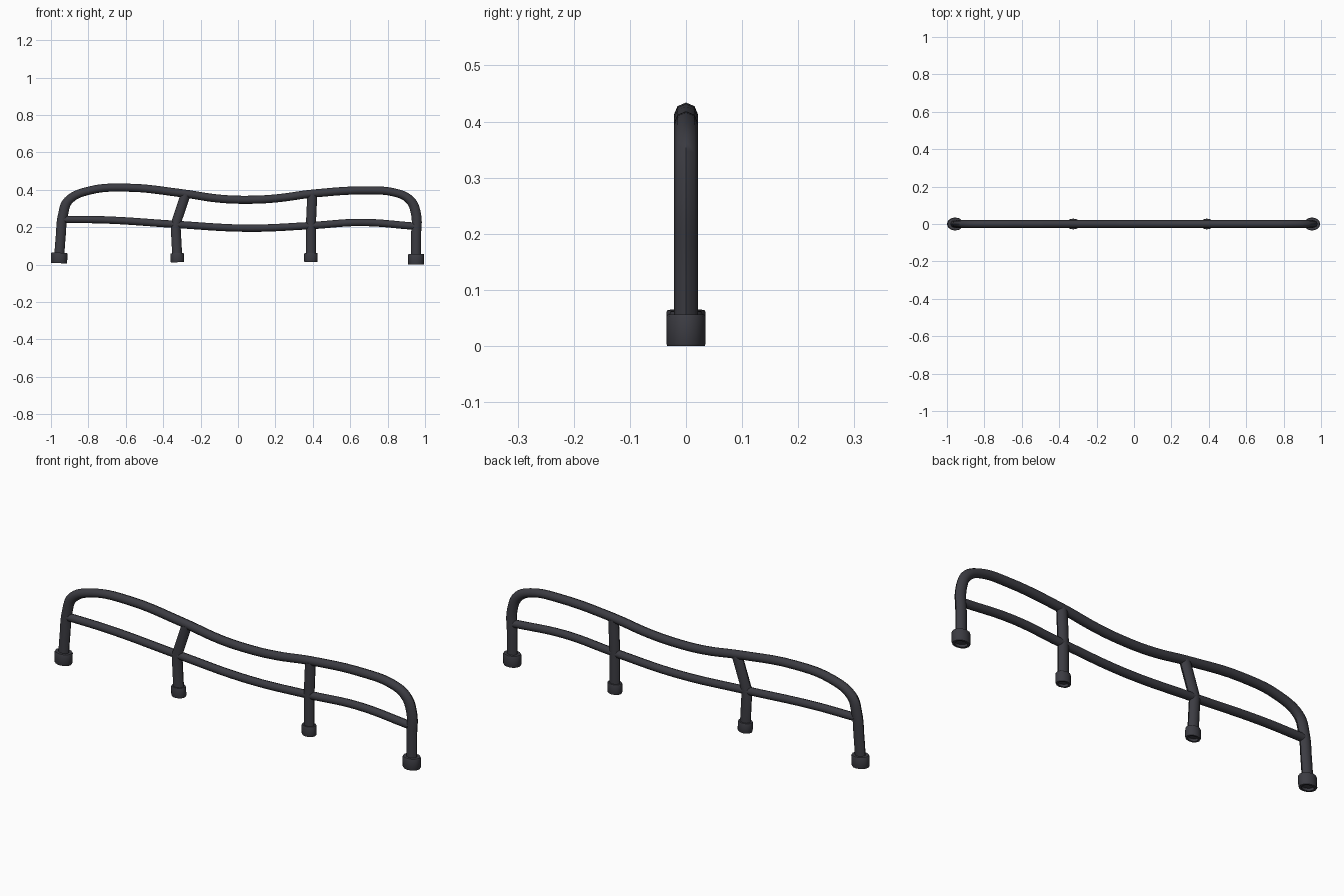
import bpy, math
from mathutils import Vector, Matrix

if "Cube" in bpy.data.objects:
    bpy.data.objects.remove(bpy.data.objects["Cube"])

STRETCH = 1.24  # the sections are slightly wider along x


def finish(ob):
    bpy.ops.object.select_all(action='DESELECT')
    ob.select_set(True)
    bpy.context.view_layer.objects.active = ob
    bpy.ops.object.transform_apply(location=True, rotation=True, scale=True)
    bpy.ops.object.shade_smooth_by_angle(angle=math.radians(50))
    ob.data.materials.append(mat)


def tube(name, pts, radius, smooth=True):
    cu = bpy.data.curves.new(name, 'CURVE')
    cu.dimensions = '3D'
    cu.bevel_depth = radius
    cu.bevel_resolution = 2
    cu.use_fill_caps = True
    cu.resolution_u = 5 if smooth else 1
    sp = cu.splines.new('BEZIER')
    sp.bezier_points.add(len(pts) - 1)
    for bp, (x, z) in zip(sp.bezier_points, pts):
        bp.co = (x / STRETCH, 0, z)
        bp.handle_left_type = bp.handle_right_type = 'AUTO' if smooth else 'VECTOR'
    ob = bpy.data.objects.new(name, cu)
    bpy.context.collection.objects.link(ob)
    bpy.ops.object.select_all(action='DESELECT')
    ob.select_set(True)
    bpy.context.view_layer.objects.active = ob
    bpy.ops.object.convert(target='MESH')
    ob = bpy.context.object
    ob.name = name
    ob.scale.x = STRETCH
    finish(ob)


def foot(name, x, z0, z1, r, tilt=0.0):
    # collar with a recessed underside, revolved from a short profile
    n = 12
    prof = [(r * .68, z0 + .012), (r * .68, z0), (r * .95, z0), (r, z0 + .004),
            (r, z1 - .004), (r * .95, z1)]
    zc = (z0 + z1) / 2
    verts = []
    for pr, pz in prof:
        for i in range(n):
            a = 2 * math.pi * i / n
            v = Vector((pr * math.cos(a) * STRETCH, pr * math.sin(a), pz - zc))
            verts.append(Matrix.Rotation(tilt, 3, 'Y') @ v + Vector((x, 0, zc)))
    faces = [(k * n + i, k * n + (i + 1) % n, (k + 1) * n + (i + 1) % n, (k + 1) * n + i)
             for k in range(len(prof) - 1) for i in range(n)]
    faces.append(tuple(reversed(range(n))))
    faces.append(tuple(range((len(prof) - 1) * n, len(prof) * n)))
    me = bpy.data.meshes.new(name)
    me.from_pydata(verts, [], faces)
    me.update()
    ob = bpy.data.objects.new(name, me)
    bpy.context.collection.objects.link(ob)
    finish(ob)


mat = bpy.data.materials.new("dark_metal")
mat.diffuse_color = (0.045, 0.045, 0.055, 1)
mat.use_nodes = True
mat.node_tree.nodes["Principled BSDF"].inputs["Base Color"].default_value = mat.diffuse_color

# Top rail, bending down into both end legs
tube("top_rail", [(-.957, .03), (-.948, .15), (-.935, .27), (-.905, .345), (-.80, .395),
                  (-.60, .412), (-.30, .382), (-.10, .353), (.05, .347), (.20, .354),
                  (.40, .380), (.70, .397), (.84, .385), (.915, .350), (.950, .28),
                  (.952, .15), (.952, .025)], .0215)
# Lower rail
tube("lower_rail", [(-.93, .242), (-.70, .239), (-.325, .215), (.05, .195),
                    (.39, .209), (.66, .226), (.94, .206)], .0195)
# Inner posts
tube("bent_post", [(-.324, .03), (-.334, .215), (-.280, .375)], .0215, False)
tube("straight_post", [(.39, .03), (.39, .215), (.397, .375)], .0215, False)

# Feet
foot("left_end_foot", -.956, .008, .064, .035, math.radians(2))
foot("right_end_foot", .952, 0, .056, .035)
foot("bent_post_foot", -.325, .013, .062, .029, math.radians(-2))
foot("straight_post_foot", .39, .013, .062, .029)
